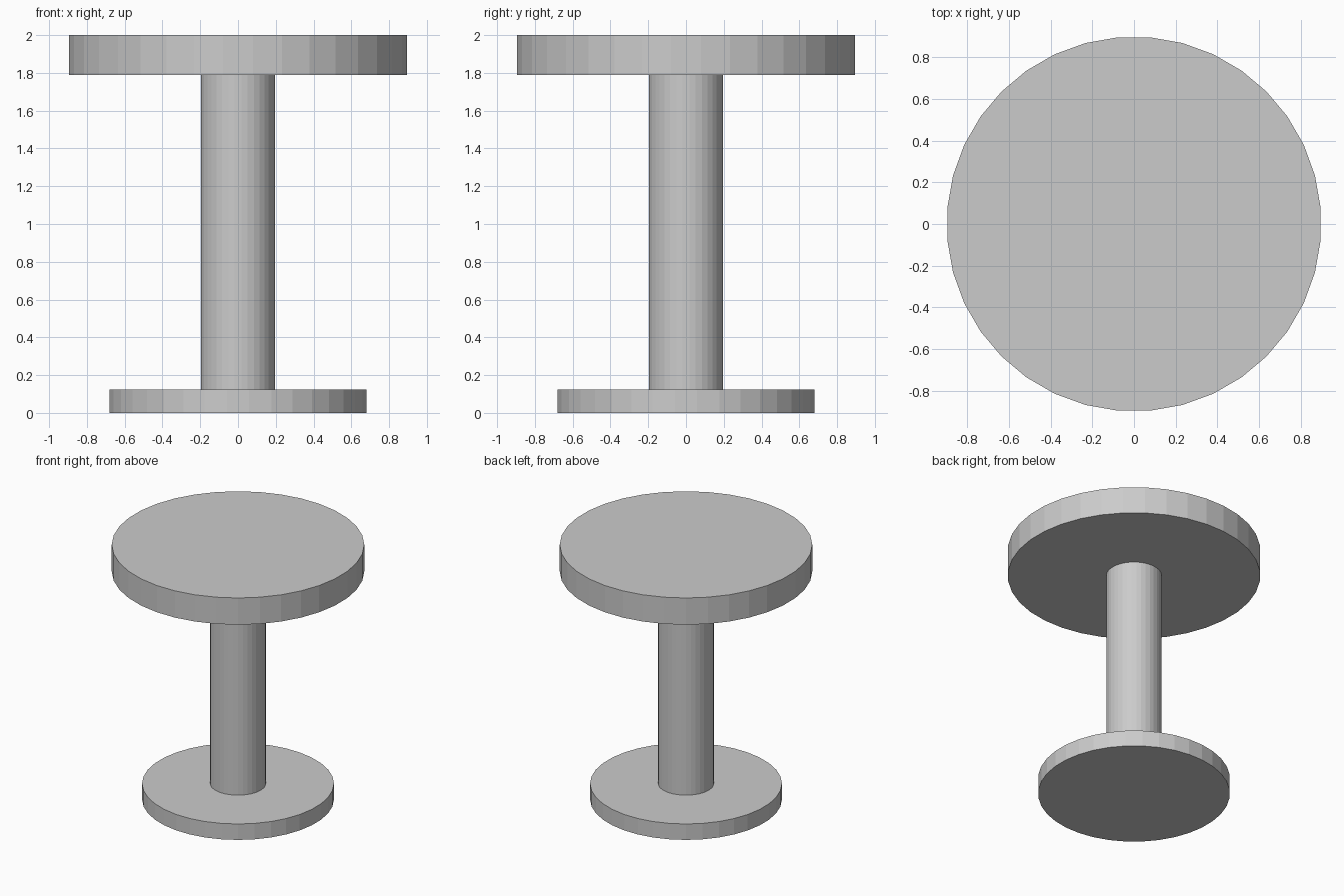
import bpy
import math

if "Cube" in bpy.data.objects:
    bpy.data.objects.remove(bpy.data.objects["Cube"])

SIDES = 36


def disc(name, apothem, z0, z1):
    """Upright flat-sided cylinder with a facet facing each axis."""
    half = math.pi / SIDES
    bpy.ops.mesh.primitive_cylinder_add(
        vertices=SIDES, radius=apothem / math.cos(half), depth=z1 - z0,
        location=(0, 0, (z0 + z1) / 2), rotation=(0, 0, half))
    obj = bpy.context.object
    obj.name = name
    bpy.ops.object.transform_apply(location=True, rotation=True, scale=True)
    return obj


# floor plate, central post and round seat
disc("base", 0.68, 0.0, 0.125)
disc("post", 0.197, 0.125, 1.79)
disc("seat", 0.895, 1.79, 2.0)
